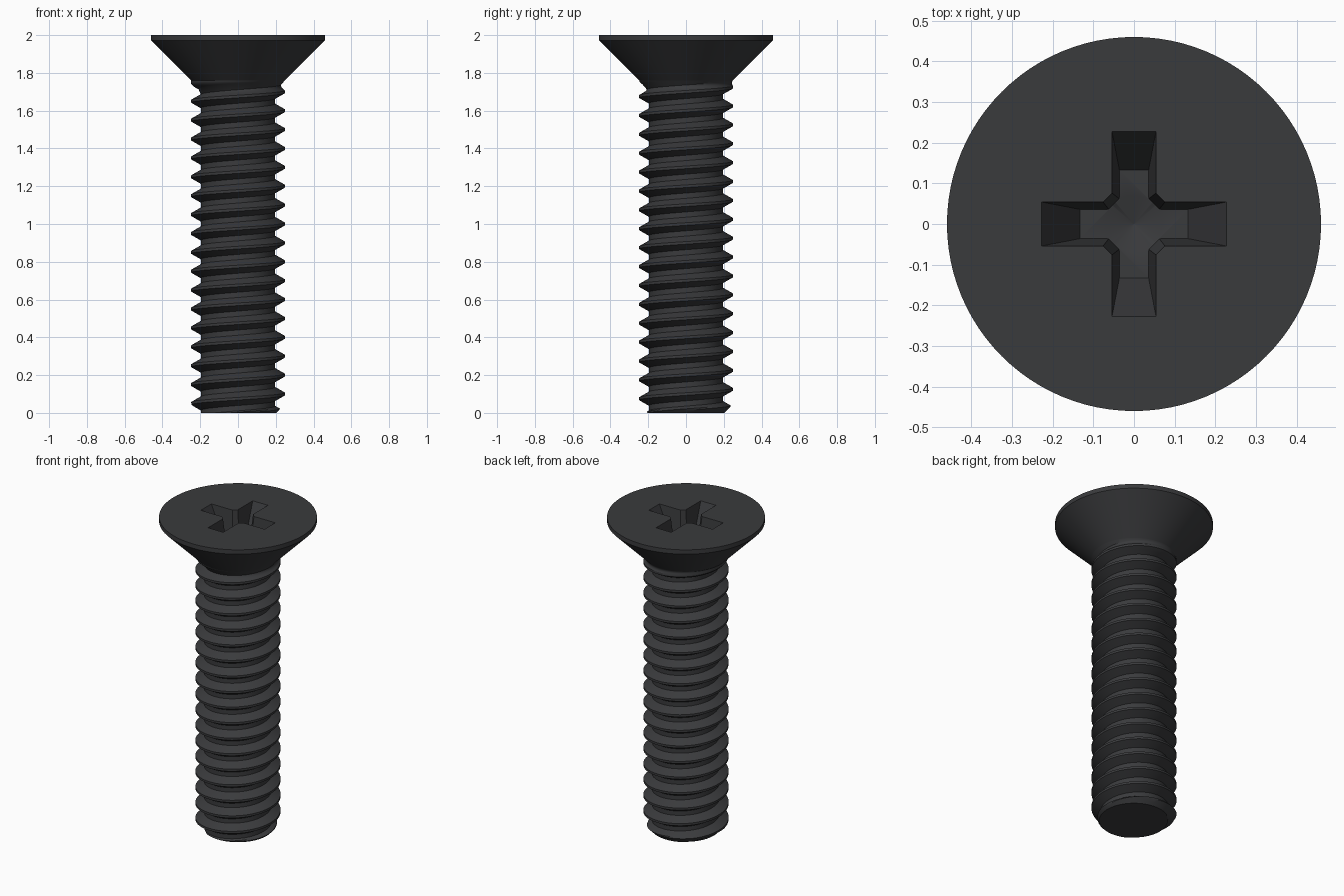
import bpy, bmesh, math

if "Cube" in bpy.data.objects:
    bpy.data.objects.remove(bpy.data.objects["Cube"])

SEG, PITCH = 96, 0.1
R_MAJ, R_MIN, Z_NECK = 0.248, 0.197, 1.76
mat = bpy.data.materials.new("black_oxide")
mat.diffuse_color = (0.042, 0.043, 0.046, 1)
mat.use_nodes = True
mat.node_tree.nodes["Principled BSDF"].inputs["Base Color"].default_value = mat.diffuse_color


def finish(bm, name):
    bmesh.ops.remove_doubles(bm, verts=bm.verts, dist=1e-5)
    bmesh.ops.recalc_face_normals(bm, faces=bm.faces)
    me = bpy.data.meshes.new(name)
    bm.to_mesh(me)
    bm.free()
    ob = bpy.data.objects.new(name, me)
    bpy.context.collection.objects.link(ob)
    me.materials.append(mat)
    return ob


def loft(name, rings):
    """Closed solid through rings of equal point count."""
    bm = bmesh.new()
    vs = [[bm.verts.new(p) for p in ring] for ring in rings]
    n = len(vs[0])
    for a, b in zip(vs, vs[1:]):
        for i in range(n):
            bm.faces.new((a[i], a[(i + 1) % n], b[(i + 1) % n], b[i]))
    bm.faces.new(vs[0][::-1])
    bm.faces.new(vs[-1])
    return finish(bm, name)


def circle(r, z):
    return [(r * math.cos(2 * math.pi * i / SEG), r * math.sin(2 * math.pi * i / SEG), z)
            for i in range(SEG)]


def smooth(ob):
    bpy.ops.object.select_all(action='DESELECT')
    ob.select_set(True)
    bpy.context.view_layer.objects.active = ob
    bpy.ops.object.shade_smooth_by_angle(angle=math.radians(30))


# Threaded shank: helical 60 degree profile, chamfered tip, runout below the head
CREST, ROOT = 0.07, 0.36      # fractions of a pitch from the crest centre


def radius(turn, z):
    d = abs((z / PITCH - turn + 0.5) % 1 - 0.5)
    depth = min(max((d - CREST) / (ROOT - CREST), 0), 1) * (R_MAJ - R_MIN)
    depth *= min(max((Z_NECK - z) / 0.06, 0), 1)
    return min(R_MAJ - depth, 0.203 + z)


flank = [CREST + (ROOT - CREST) * i / 4 for i in range(5)]
steps = flank + [1 - f for f in reversed(flank)]
bm = bmesh.new()
cols = []
for i in range(SEG + 1):
    turn = i / SEG
    a = 2 * math.pi * turn
    col = []
    for k in range(-2, 19):
        for u in steps:
            z = min(max(PITCH * (k + u + turn), 0), Z_NECK)
            r = radius(turn, z)
            col.append(bm.verts.new((r * math.cos(a), r * math.sin(a), z)))
    cols.append(col)
for a, b in zip(cols, cols[1:]):
    for j in range(len(a) - 1):
        bm.faces.new((a[j], b[j], b[j + 1], a[j + 1]))
# merge the clamped ends and the seam, then close the tip
bmesh.ops.remove_doubles(bm, verts=bm.verts, dist=1e-5)
bmesh.ops.dissolve_degenerate(bm, edges=bm.edges, dist=1e-6)
tip = [e for e in bm.edges if e.is_boundary and all(v.co.z < 1e-4 for v in e.verts)]
bmesh.ops.holes_fill(bm, edges=tip, sides=0)
shank = finish(bm, "threaded_shank")
smooth(shank)

# Countersunk head
head = loft("countersunk_head", [circle(R_MAJ, Z_NECK), circle(0.46, 1.972), circle(0.46, 2.0)])

# Cross recess cutters: tapered cross with a conical centre
Z_FLOOR = 1.81


def cross(z):
    t = (z - Z_FLOOR) / (2 - Z_FLOOR)
    L, w, c = 0.133 + 0.094 * t, 0.036 + 0.018 * t, 0.062 + 0.014 * t
    pts = []
    for q in range(4):
        ca, sa = [(1, 0), (0, 1), (-1, 0), (0, -1)][q]
        pts += [(x * ca - y * sa, x * sa + y * ca, z)
                for x, y in ((c, -w), (L, -w), (L, w), (c, w))]
    return pts


cutters = [loft("recess_cross_cutter", [cross(Z_FLOOR), cross(2.05)]),
           loft("recess_cone_cutter", [circle(0.0005, 1.772), circle(0.075, 1.813)])]
for c in cutters:
    m = head.modifiers.new("recess", 'BOOLEAN')
    m.operation, m.solver, m.object = 'DIFFERENCE', 'EXACT', c
bpy.context.view_layer.objects.active = head
for m in list(head.modifiers):
    bpy.ops.object.modifier_apply(modifier=m.name)
for c in cutters:
    bpy.data.objects.remove(c)
smooth(head)
